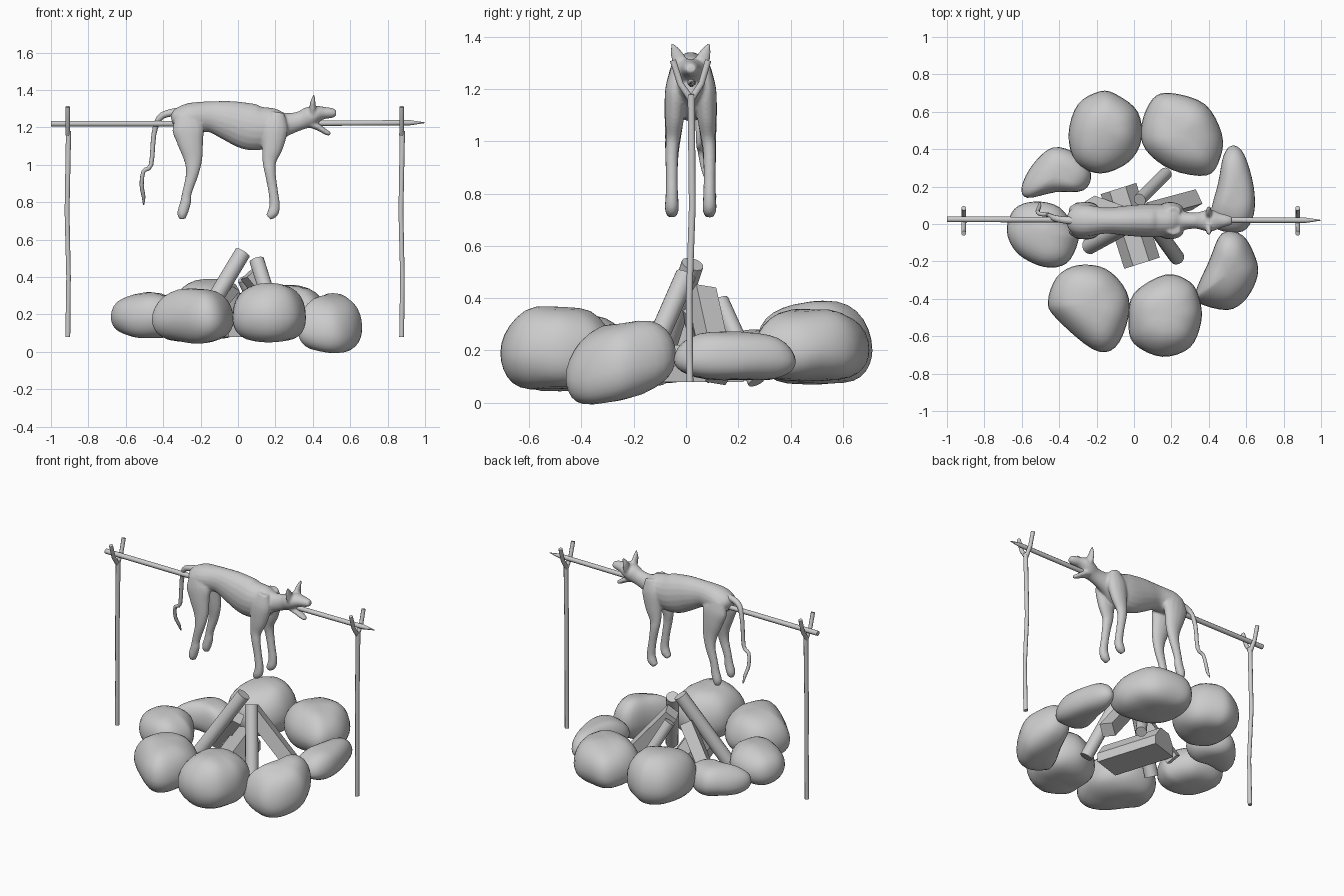
import bpy, bmesh, math
from mathutils import Vector, noise

cube = bpy.data.objects.get("Cube")
if cube:
    bpy.data.objects.remove(cube)

grey = bpy.data.materials.new("plain_grey")
grey.use_nodes = True
COLOUR = (0.6, 0.6, 0.6, 1)
grey.diffuse_color = COLOUR
grey.node_tree.nodes["Principled BSDF"].inputs["Base Color"].default_value = COLOUR


def make_object(name, rings, smooth=True, angle=50):
    """Skin a list of equal rings of points and cap both ends."""
    bm = bmesh.new()
    loops = [[bm.verts.new(p) for p in ring] for ring in rings]
    for a, b in zip(loops, loops[1:]):
        for i in range(len(a)):
            j = (i + 1) % len(a)
            bm.faces.new((a[i], a[j], b[j], b[i]))
    bm.faces.new(loops[0][::-1])
    bm.faces.new(loops[-1])
    bmesh.ops.recalc_face_normals(bm, faces=bm.faces)
    mesh = bpy.data.meshes.new(name)
    bm.to_mesh(mesh)
    bm.free()
    mesh.materials.append(grey)
    obj = bpy.data.objects.new(name, mesh)
    bpy.context.collection.objects.link(obj)
    if smooth:
        shade(obj, angle)
    return obj


def shade(obj, angle):
    bpy.ops.object.select_all(action="DESELECT")
    bpy.context.view_layer.objects.active = obj
    obj.select_set(True)
    bpy.ops.object.shade_smooth_by_angle(angle=math.radians(angle))


def spline(points, steps, closed=False):
    """Smooth curve through points of any dimension."""
    n = len(points)
    pick = (lambda i: points[i % n]) if closed else (lambda i: points[min(max(i, 0), n - 1)])
    out = []
    for i in range(n if closed else n - 1):
        a, b, c, d = (pick(i + k) for k in (-1, 0, 1, 2))
        for s in range(steps):
            t = s / steps
            out.append([0.5 * (2 * q + (r - p) * t + (2 * p - 5 * q + 4 * r - w) * t * t
                               + (3 * q - p - 3 * r + w) * t ** 3)
                        for p, q, r, w in zip(a, b, c, d)])
    return out if closed else out + [list(points[-1])]


def tube(name, points, sides=12, steps=1, side=(0, 1, 0), smooth=True):
    """Tube along points (x, y, z, radius along side[, other radius])."""
    pts = [p if len(p) == 5 else (*p, p[3]) for p in points]
    pts = spline(pts, steps) if steps > 1 else pts
    rings = []
    for i, p in enumerate(pts):
        ahead, back = pts[min(i + 1, len(pts) - 1)], pts[max(i - 1, 0)]
        t = (Vector(ahead[:3]) - Vector(back[:3])).normalized()
        u = Vector(side)
        u = (u - t * u.dot(t)).normalized()
        v = t.cross(u)
        ring = []
        for k in range(sides):
            a = math.tau * (k + 0.5) / sides
            ring.append(Vector(p[:3]) + u * math.cos(a) * p[3] + v * math.sin(a) * p[4])
        rings.append(ring)
    return make_object(name, rings, smooth)


# Ring of boulders, each lofted from its plan outline
def rock(name, low, high, outline, tilt=(0, 0)):
    plan = [Vector(p) for p in spline(outline, 4, closed=True)]
    mid = sum(plan, Vector((0, 0))) / len(plan)
    rings = []
    for k in range(15):
        a = math.pi * (k + 0.25) / 14.5 - math.pi / 2
        grow = math.cos(a) ** (0.55 if a < 0 else 0.75)
        s = math.sin(a)
        level = 0.42 + (0.42 * s if a < 0 else 0.58 * s)
        ring = []
        for p in plan:
            d = (p - mid) * grow
            z = low + (high - low) * level + d.x * tilt[0] + d.y * tilt[1]
            v = Vector((mid.x + d.x, mid.y + d.y, z))
            bump = noise.noise(v * 6) * 0.018 * math.cos(a / 2)
            ring.append(v + Vector((0, 0, bump)))
        rings.append(ring)
    make_object(name, rings, True, 60)


rock("rock_back_left", .07, .39, [(-.18, .71), (-.09, .69), (.02, .6), (.04, .45), (-.03, .33),
                                  (-.18, .27), (-.31, .33), (-.35, .48), (-.3, .64)])
rock("rock_back_right", .08, .36, [(.2, .7), (.38, .64), (.47, .48), (.46, .35), (.39, .26),
                                   (.2, .29), (.06, .4), (.04, .53), (.1, .67)])
rock("rock_right", .09, .27, [(.53, .42), (.59, .37), (.64, .2), (.64, .05), (.58, -.04),
                              (.45, -.03), (.41, .05), (.45, .22), (.48, .37)])
rock("rock_front_far_right", .01, .3, [(.47, -.05), (.58, -.06), (.65, -.18), (.66, -.28),
                                       (.6, -.4), (.5, -.46), (.34, -.42), (.33, -.36),
                                       (.4, -.2)], (-.08, .22))
rock("rock_front_right", .05, .37, [(.17, -.27), (.3, -.31), (.35, -.4), (.36, -.52), (.3, -.66),
                                    (.15, -.71), (0, -.64), (-.03, -.52), (0, -.37)])
rock("rock_front_left", .05, .34, [(-.3, -.22), (-.15, -.24), (-.04, -.36), (-.03, -.5),
                                   (-.1, -.66), (-.22, -.67), (-.42, -.5), (-.46, -.41),
                                   (-.41, -.28)])
rock("rock_left", .08, .32, [(-.53, .12), (-.4, .09), (-.31, -.03), (-.3, -.1), (-.36, -.21),
                             (-.48, -.23), (-.62, -.16), (-.68, -.04), (-.64, .08)])
rock("rock_back_far_left", .09, .28, [(-.43, .41), (-.3, .37), (-.23, .27), (-.27, .18),
                                      (-.42, .17), (-.57, .14), (-.6, .2), (-.54, .32)])

# Leaning firewood: round logs and split four-sided pieces
for name, bottom, top, r, sides in (
        ("log_front_left", (-.24, -.12, .09), (.025, .025, .53), .043, 14),
        ("log_front_right", (.23, -.18, .08), (.1, 0, .49), .04, 14),
        ("log_back", (.17, .27, .08), (.03, .13, .39), .034, 14),
        ("split_log_right", (.32, .13, .1), (.06, .06, .42), .06, 4),
        ("split_log_left", (-.23, .1, .11), (-.03, .03, .36), .055, 4)):
    tube(name, [(*bottom, r), (*top, r)], sides, side=(-.5, .8, 0))

# Half log lying flat at the bottom of the fire
along, across = Vector((.3, -.95, 0)), Vector((.95, .3, 0))
section = ((-.1, .08), (.1, .08), (.1, .14), (.04, .22), (-.05, .22), (-.1, .15))
make_object("half_log", [[Vector((-.02, -.01, h)) + along * e + across * w for w, h in section]
                         for e in (-.21, .21)], smooth=False)

# Spit with a sharpened tip
tube("spit", [(-1, .025, 1.22, .016), (0, .022, 1.22, .016), (.92, .02, 1.225, .015),
              (1, .02, 1.225, .002)], 8)

# Forked posts
for label, x in (("right", -.91), ("left", .875)):
    tube(label + "_post", [(x, .015, .08, .014), (x + .004, .012, .4, .013),
                           (x - .004, .024, .75, .014), (x + .004, .02, 1.18, .015)], 8)
    for prong, y in (("front", -.05), ("back", .085)):
        tube(label + "_post_fork_" + prong, [(x, .02, 1.16, .014), (x, .02 + (y - .02) * .6, 1.22, .013),
                                             (x, y, 1.31, .013)], 8, side=(1, 0, 0))

# Animal: torso and head, profile as x, z, half width, half height
MID = .018
torso = [(-.355, 1.24, .03, .02), (-.33, 1.245, .065, .055), (-.26, 1.25, .085, .08),
         (-.15, 1.257, .07, .083), (-.05, 1.237, .08, .107), (.05, 1.207, .088, .125),
         (.12, 1.197, .088, .118), (.2, 1.21, .078, .095), (.26, 1.217, .052, .062),
         (.33, 1.235, .043, .05), (.38, 1.255, .055, .055), (.42, 1.272, .057, .046),
         (.46, 1.277, .04, .033), (.5, 1.277, .029, .027), (.525, 1.278, .02, .016)]
parts = [tube("animal", [(x, MID, z, w, h) for x, z, w, h in torso], 20, 4)]
parts.append(tube("lower_jaw", [(.38, MID, 1.225, .04, .025), (.43, MID, 1.2, .033, .018),
                                (.475, MID, 1.172, .022, .014), (.495, MID, 1.165, .012, .01)], 12, 3))

# Limbs and ears on both sides
hind = [(-.285, 1.27, .03, .05), (-.268, 1.2, .042, .085), (-.255, 1.12, .04, .07),
        (-.24, 1.03, .032, .05), (-.245, .95, .026, .034), (-.273, .85, .022, .026),
        (-.28, .8, .024, .029), (-.297, .74, .027, .028), (-.295, .71, .016, .016)]
fore = [(.215, 1.28, .025, .035), (.2, 1.2, .042, .068), (.185, 1.1, .038, .058),
        (.168, 1.02, .028, .038), (.172, .96, .025, .03), (.186, .87, .023, .026),
        (.196, .79, .024, .028), (.187, .745, .027, .03), (.162, .72, .02, .018)]
for s in (-1, 1):
    for name, path in (("hind_leg", hind), ("fore_leg", fore)):
        last = len(path) - 1
        spread = [.05 + .022 * min(1, 2 * i / last) for i in range(last + 1)]
        parts.append(tube(name, [(x, MID + s * y, z, w, h)
                                 for (x, z, w, h), y in zip(path, spread)], 14, 4))
    parts.append(tube("ear", [(.4, MID + s * .035, 1.29, .032, .02),
                              (.4, MID + s * .055, 1.335, .024, .014),
                              (.407, MID + s * .07, 1.375, .005, .005)], 10, 3))

# Blend the body parts into one skin
bpy.ops.object.select_all(action="DESELECT")
for p in parts:
    p.select_set(True)
bpy.context.view_layer.objects.active = parts[0]
bpy.ops.object.join()
skin = parts[0]
remesh = skin.modifiers.new("blend", "REMESH")
remesh.mode = "VOXEL"
remesh.voxel_size = .007
remesh.use_smooth_shade = True
soften = skin.modifiers.new("soften", "SMOOTH")
soften.factor = .5
soften.iterations = 4

# Kinked hanging tail
tube("tail", [(-.3, MID, 1.28, .025), (-.36, .02, 1.278, .02), (-.42, .03, 1.25, .017),
              (-.45, .045, 1.16, .013), (-.465, .05, 1, .012), (-.505, .055, .965, .011),
              (-.515, .07, .89, .011), (-.505, .095, .83, .01), (-.505, .115, .785, .003)], 10, 3)
